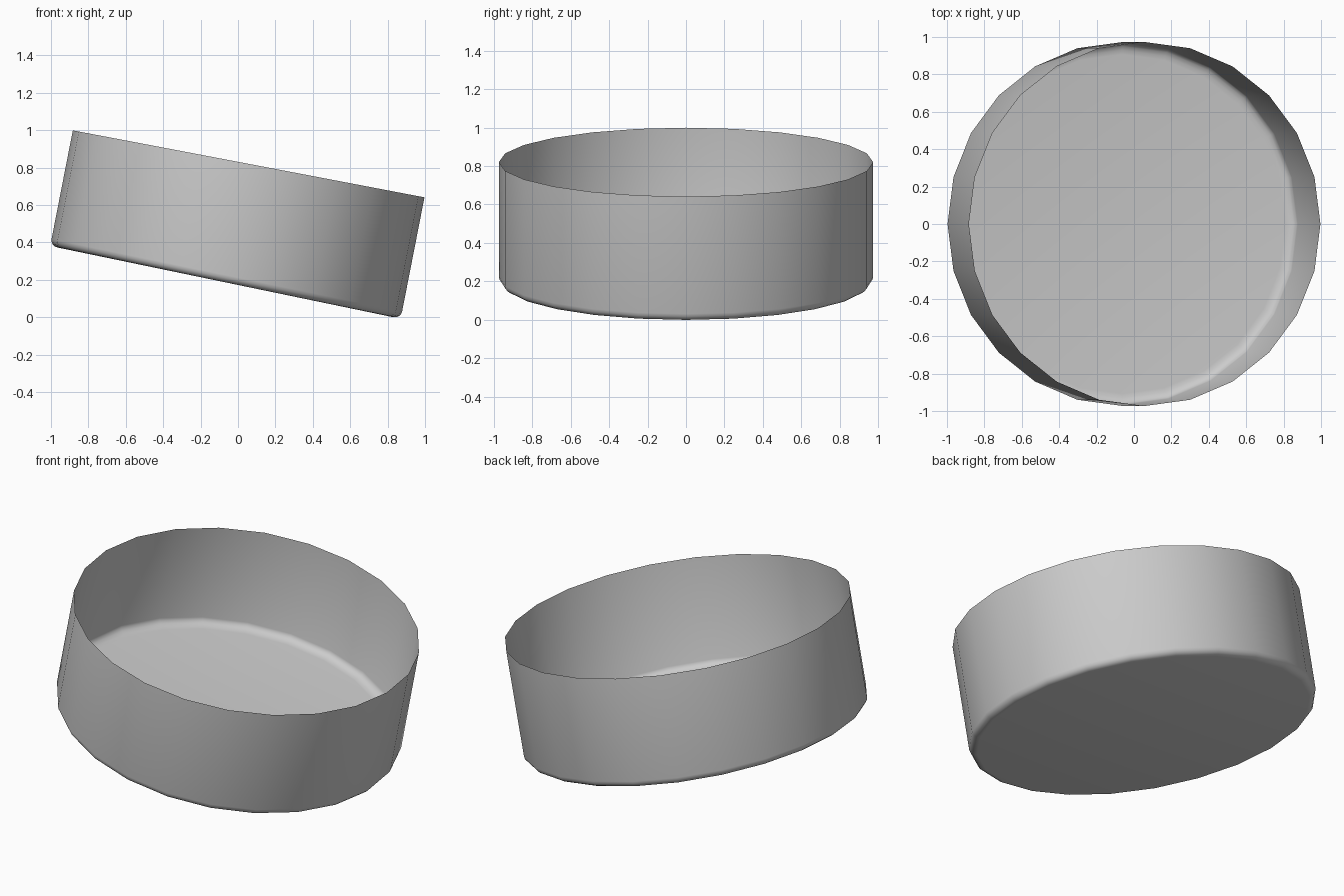
import bpy, bmesh, math
from mathutils import Vector

if "Cube" in bpy.data.objects:
    bpy.data.objects.remove(bpy.data.objects["Cube"])

SIDES = 24
RY = 0.973                      # radius across y
RIM_L, RIM_R = Vector((-0.883, 1.0)), Vector((0.997, 0.642))     # rim ends, front view (x, z)
BASE_L, BASE_R = Vector((-1.004, 0.382)), Vector((0.870, -0.007))  # base corners, front view


def ring(bm, inset, t):
    """One loop of the dish, t = 0 at the base plane and 1 at the rim plane."""
    left, right = BASE_L.lerp(RIM_L, t), BASE_R.lerp(RIM_R, t)
    mid, half = (left + right) / 2, (right - left) / 2
    half *= 1 - inset / half.length
    verts = []
    for i in range(SIDES):
        a = 2 * math.pi * i / SIDES
        p = mid + half * math.cos(a)
        verts.append(bm.verts.new((p.x, (RY - inset) * math.sin(a), p.y)))
    return verts


def shell(bm, floor, thick, bx, bt, rim):
    """Flat floor, rounded edge (bx inset, bt high) and wall; returns the rim loop."""
    rings = []
    for d in (0, 22.5, 45, 67.5, 90):
        a = math.radians(d)
        rings.append(ring(bm, thick + bx * (1 - math.sin(a)), floor + bt * (1 - math.cos(a))))
    rings.append(rim)
    for lo, hi in zip(rings, rings[1:]):
        for i in range(SIDES):
            j = (i + 1) % SIDES
            bm.faces.new((lo[i], lo[j], hi[j], hi[i]))
    bm.faces.new(list(reversed(rings[0])))


bm = bmesh.new()
rim = ring(bm, 0, 1)
shell(bm, 0, 0, 0.04, 0.06, rim)              # outside
shell(bm, 0.03, 0.006, 0.06, 0.06, rim)       # inside lining, meeting at the rim
bmesh.ops.recalc_face_normals(bm, faces=bm.faces)

# Centre and rest on the ground
xs = [v.co.x for v in bm.verts]
zs = [v.co.z for v in bm.verts]
bmesh.ops.translate(bm, verts=bm.verts, vec=(-(min(xs) + max(xs)) / 2, 0, -min(zs)))

mesh = bpy.data.meshes.new("tilted_dish")
bm.to_mesh(mesh)
bm.free()
dish = bpy.data.objects.new("tilted_dish", mesh)
bpy.context.collection.objects.link(dish)
bpy.context.view_layer.objects.active = dish
dish.select_set(True)
bpy.ops.object.shade_smooth_by_angle(angle=math.radians(60))
